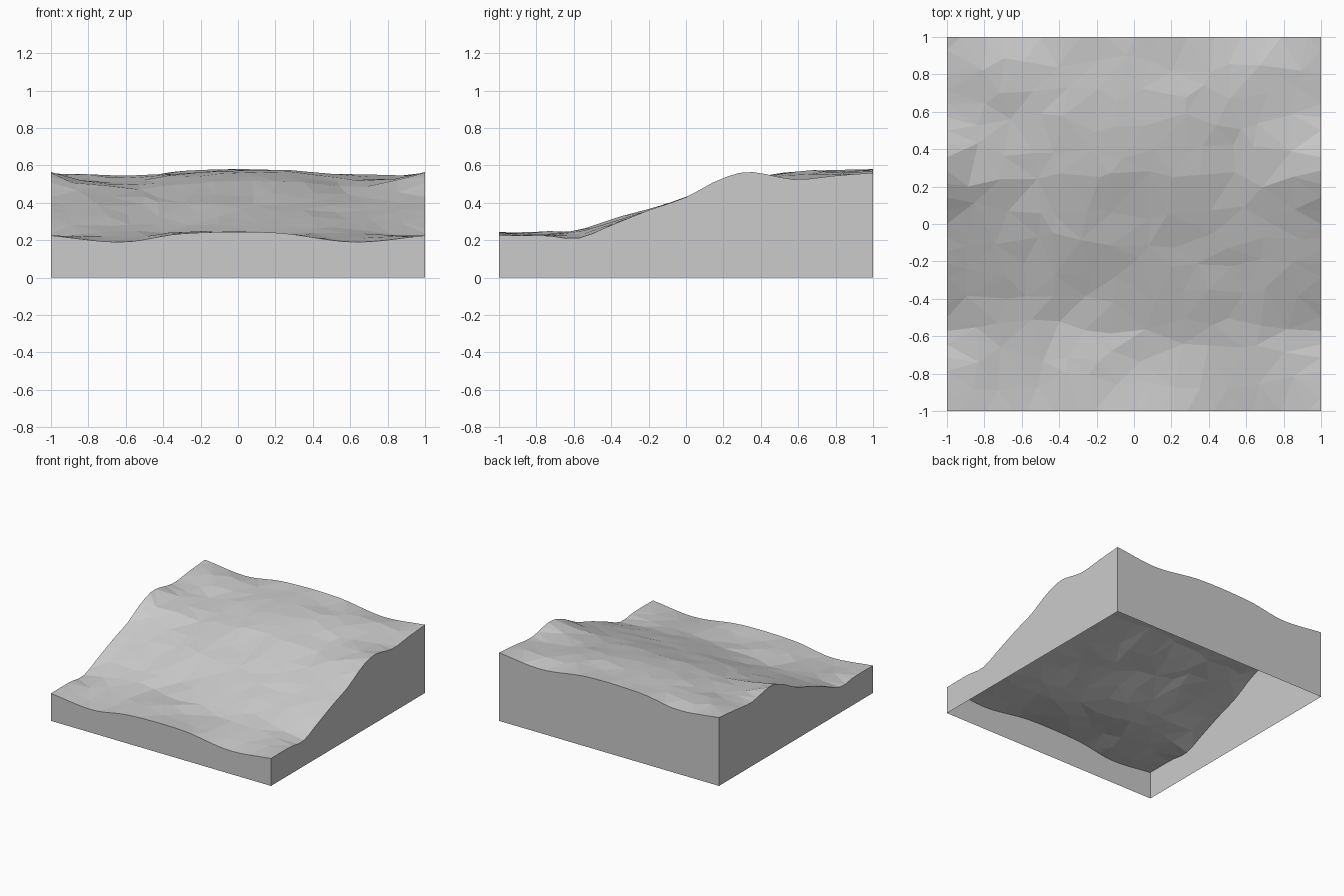
import bpy, bmesh, random
from mathutils import Vector
from mathutils.geometry import delaunay_2d_cdt

if "Cube" in bpy.data.objects:
    bpy.data.objects.remove(bpy.data.objects["Cube"])
random.seed(7)

# Stone colour
stone = bpy.data.materials.new("plain_grey")
stone.use_nodes = True
GREY = (0.6, 0.6, 0.6, 1)
stone.diffuse_color = GREY
stone.node_tree.nodes["Principled BSDF"].inputs["Base Color"].default_value = GREY

# Slope cross-sections: heights across x at each y
XS = [-1, -.62, -.3, .2, .62, 1]
SLOPE = {
    -1: [.225, .19, .235, .24, .19, .225],
    -.75: [.225, .205, .245, .225, .23, .225],
    -.58: [.21, .235, .235, .25, .25, .21],
    -.4: [.28, .28, .275, .31, .3, .28],
    -.2: [.36, .345, .355, .37, .36, .36],
    0: [.43, .41, .42, .43, .42, .43],
    .17: [.52, .46, .475, .49, .47, .52],
    .33: [.565, .49, .515, .53, .5, .565],
    .58: [.525, .51, .55, .57, .53, .525],
    .8: [.545, .55, .56, .57, .55, .545],
    1: [.56, .525, .57, .575, .525, .56],
}
YS = list(SLOPE)


def spline(ts, vs, t):
    """Smooth curve through the values vs at the stations ts."""
    i = max(k for k in range(len(ts) - 1) if ts[k] <= t or k == 0)

    def tangent(k):
        a, b = max(k - 1, 0), min(k + 1, len(ts) - 1)
        return (vs[b] - vs[a]) / (ts[b] - ts[a])
    h = ts[i + 1] - ts[i]
    u = (t - ts[i]) / h
    w = u * u * (3 - 2 * u)
    return (vs[i] * (1 - w) + vs[i + 1] * w + h * u * (1 - u)
            * (tangent(i) * (1 - u) - tangent(i + 1) * u))


def height(x, y):
    return spline(YS, [spline(XS, SLOPE[k], x) for k in YS], y)


# Ground plan: fine rim points, scattered points inside
RIM, CELLS = 28, 13
corners = [Vector((-1, -1)), Vector((1, -1)), Vector((1, 1)), Vector((-1, 1))]
rim = [a.lerp(b, i / RIM) for a, b in zip(corners, corners[1:] + corners[:1])
       for i in range(RIM)]
step = 2 / CELLS
inside = [Vector(((i - CELLS / 2 + random.uniform(-.35, .35)) * step,
                  (j - CELLS / 2 + random.uniform(-.35, .35)) * step))
          for i in range(1, CELLS) for j in range(1, CELLS)]
n = len(rim)
loop = [(i, (i + 1) % n) for i in range(n)]
plan, _, faces, *_ = delaunay_2d_cdt(rim + inside, loop, [], 1, 1e-5)


def make_object(name, bm):
    mesh = bpy.data.meshes.new(name)
    bm.to_mesh(mesh)
    bm.free()
    mesh.materials.append(stone)
    obj = bpy.data.objects.new(name, mesh)
    bpy.context.collection.objects.link(obj)


# Faceted hillside surface
bm = bmesh.new()
verts = [bm.verts.new((p.x, p.y, height(*p) + (
    random.uniform(-.006, .006) if max(abs(p.x), abs(p.y)) < .98 else 0)))
    for p in plan]
for f in faces:
    bm.faces.new([verts[i] for i in f])
bm.normal_update()
bmesh.ops.reverse_faces(bm, faces=[f for f in bm.faces if f.normal.z < 0])
make_object("hillside_surface", bm)

# Four side walls, open underneath
bm = bmesh.new()
top = [bm.verts.new((p.x, p.y, height(*p))) for p in rim]
base = [bm.verts.new((p.x, p.y, 0)) for p in rim]
for i, j in loop:
    bm.faces.new((base[i], base[j], top[j], top[i]))
make_object("side_walls", bm)
